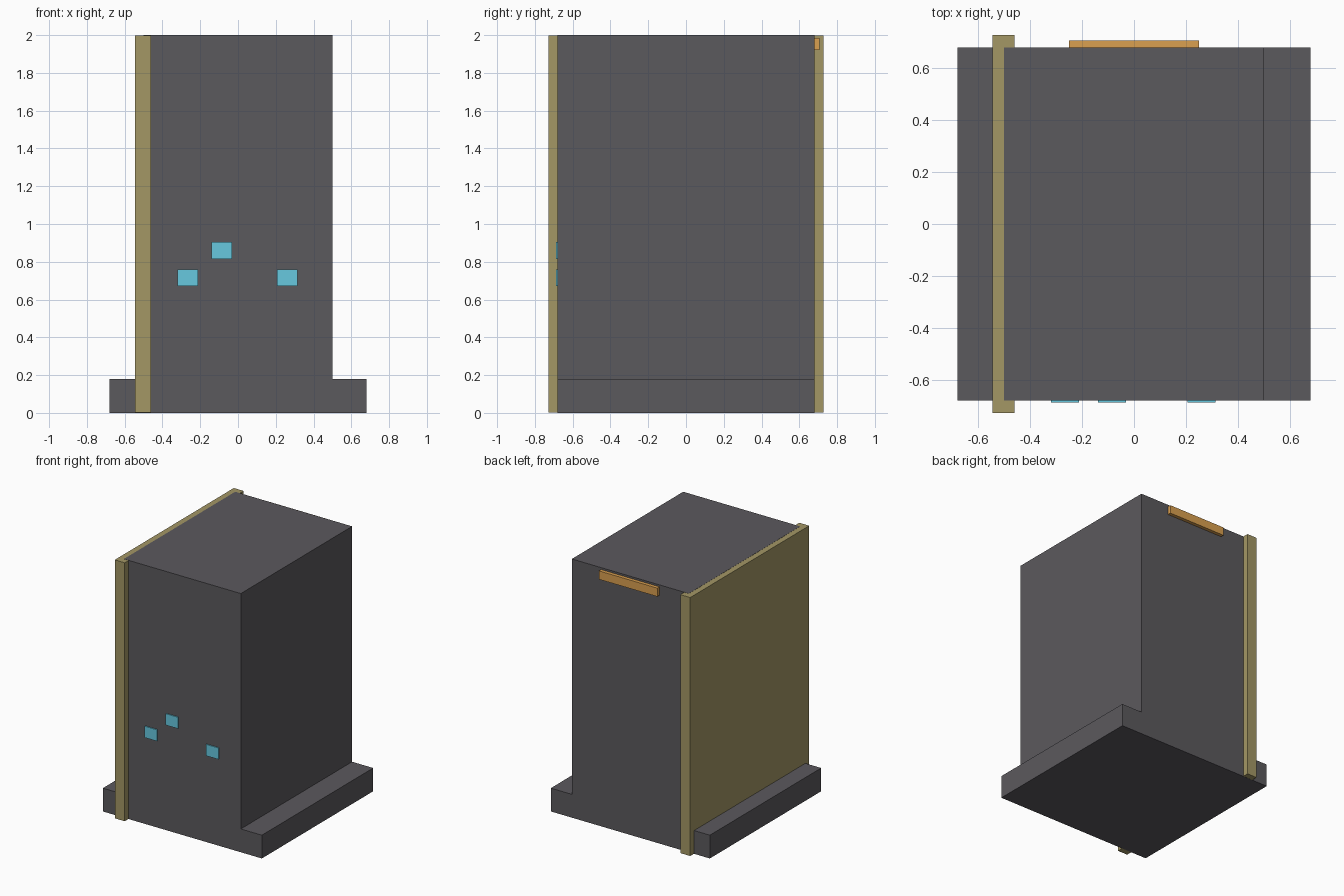
import bpy, bmesh

if "Cube" in bpy.data.objects:
    bpy.data.objects.remove(bpy.data.objects["Cube"])


def material(name, rgb):
    m = bpy.data.materials.new(name)
    m.diffuse_color = (*rgb, 1)
    m.use_nodes = True
    m.node_tree.nodes["Principled BSDF"].inputs["Base Color"].default_value = m.diffuse_color
    return m


def extrude_profile(name, points, y0, y1, mat):
    """Extrude an outline in the x-z plane from y0 to y1."""
    bm = bmesh.new()
    face = bm.faces.new([bm.verts.new((x, y0, z)) for x, z in points])
    new = bmesh.ops.extrude_face_region(bm, geom=[face])["geom"]
    verts = [v for v in new if isinstance(v, bmesh.types.BMVert)]
    bmesh.ops.translate(bm, verts=verts, vec=(0, y1 - y0, 0))
    bmesh.ops.recalc_face_normals(bm, faces=bm.faces)
    mesh = bpy.data.meshes.new(name)
    bm.to_mesh(mesh)
    bm.free()
    mesh.materials.append(mat)
    obj = bpy.data.objects.new(name, mesh)
    bpy.context.collection.objects.link(obj)
    return obj


def box(name, x0, x1, y0, y1, z0, z1, mat):
    return extrude_profile(name, [(x0, z0), (x1, z0), (x1, z1), (x0, z1)], y0, y1, mat)


dark = material("dark_grey", (0.105, 0.1, 0.11))
olive = material("olive", (0.37, 0.31, 0.13))
blue = material("light_blue", (0.135, 0.58, 0.74))
orange = material("orange", (0.7, 0.35, 0.08))

# Cabinet body with a stepped foot along both sides
half = [(0.68, 0), (0.68, 0.18), (0.5, 0.18), (0.5, 2)]
extrude_profile("cabinet_body", half + [(-x, z) for x, z in reversed(half)],
                -0.68, 0.68, dark)

# Side panel, a hair short of the body so the ends do not flicker
box("side_panel", -0.545, -0.46, -0.727, 0.727, 0.001, 1.999, olive)

# Small indicator lights on the front
for i, (x, z) in enumerate([(-0.265, 0.715), (-0.085, 0.86), (0.26, 0.715)], 1):
    box(f"indicator_light_{i}", x - 0.054, x + 0.054, -0.688, -0.67,
        z - 0.044, z + 0.044, blue)

# Bar across the top of the back
box("back_bar", -0.25, 0.25, 0.67, 0.707, 1.92, 1.985, orange)
